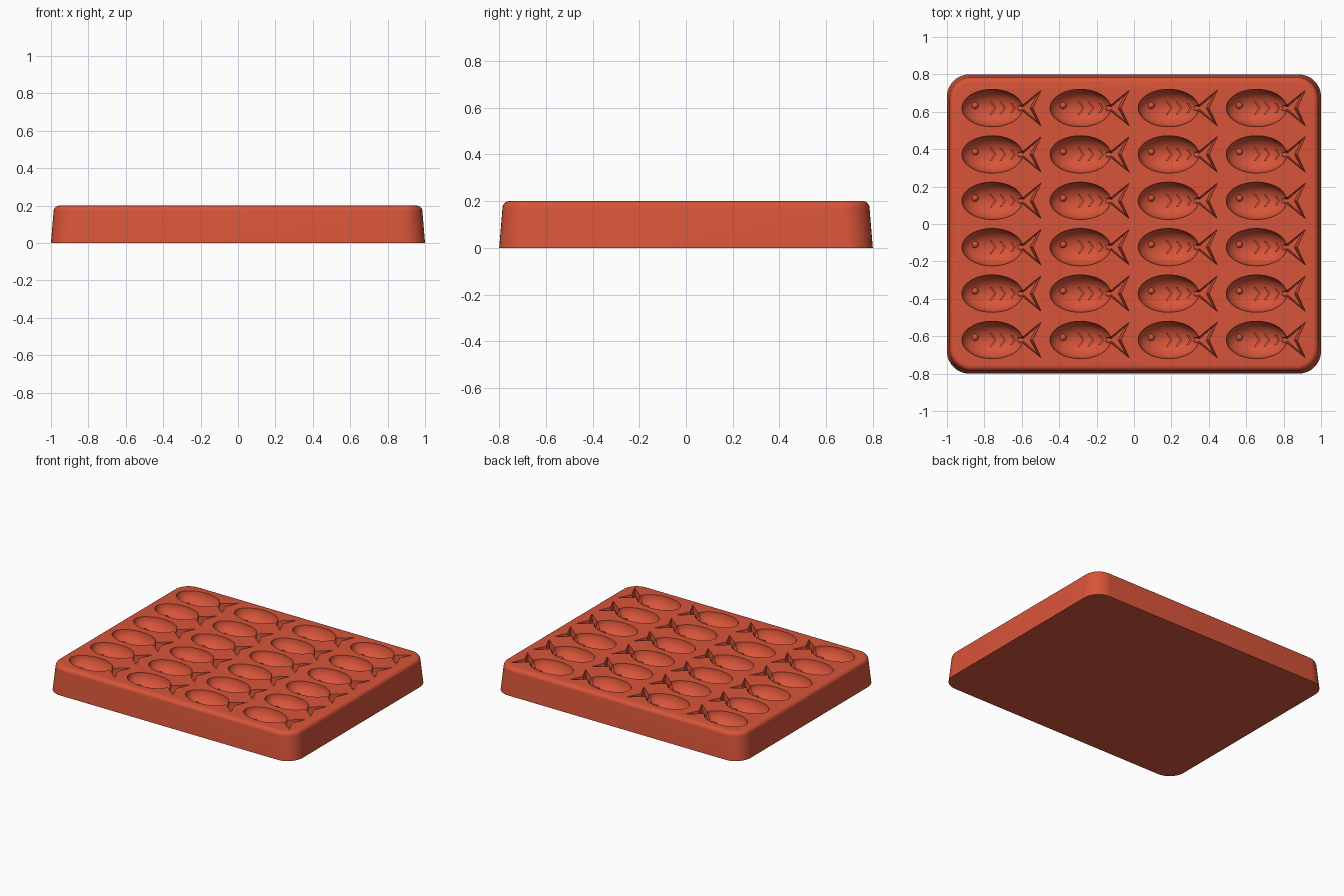
import bpy, bmesh, math
from mathutils import Matrix, Vector

if "Cube" in bpy.data.objects:
    bpy.data.objects.remove(bpy.data.objects["Cube"])

TOP = 0.2
terracotta = bpy.data.materials.new("terracotta")
terracotta.use_nodes = True
terracotta.diffuse_color = (0.69, 0.09, 0.042, 1)
bsdf = next(n for n in terracotta.node_tree.nodes if n.type == 'BSDF_PRINCIPLED')
bsdf.inputs["Base Color"].default_value = terracotta.diffuse_color


def make(name, bm, helper=True):
    bmesh.ops.recalc_face_normals(bm, faces=bm.faces)
    mesh = bpy.data.meshes.new(name)
    bm.to_mesh(mesh)
    bm.free()
    mesh.materials.append(terracotta)
    ob = bpy.data.objects.new(name, mesh)
    bpy.context.collection.objects.link(ob)
    ob.hide_render = helper
    return ob


def loft(rings):
    """Closed solid through matching rings of points."""
    bm = bmesh.new()
    loops = [[bm.verts.new(p) for p in ring] for ring in rings]
    for a, b in zip(loops, loops[1:]):
        for i in range(len(a)):
            j = (i + 1) % len(a)
            bm.faces.new((a[i], a[j], b[j], b[i]))
    bm.faces.new(loops[0][::-1])
    bm.faces.new(loops[-1])
    return bm


def ellipsoid(name, size, place):
    bm = bmesh.new()
    bmesh.ops.create_uvsphere(bm, u_segments=48, v_segments=24, radius=1)
    bmesh.ops.transform(bm, verts=bm.verts,
                        matrix=Matrix.Translation(place) @ Matrix.Diagonal((*size, 1)))
    return make(name, bm)


def prism(name, outline, low, high):
    return make(name, loft([[(x, y, z) for x, y in outline] for z in (low, high)]))


def apply_modifiers(ob):
    graph = bpy.context.evaluated_depsgraph_get()
    mesh = bpy.data.meshes.new_from_object(ob.evaluated_get(graph))
    ob.modifiers.clear()
    ob.data = mesh


def combine(ob, other, operation):
    mod = ob.modifiers.new(operation.title(), 'BOOLEAN')
    mod.operation, mod.solver, mod.object = operation, 'EXACT', other
    bpy.context.view_layer.update()
    apply_modifiers(ob)
    bpy.data.objects.remove(other)


def rounded_rectangle(inset, z, radius, steps=10):
    points = []
    for quarter, (sx, sy) in enumerate([(1, 1), (-1, 1), (-1, -1), (1, -1)]):
        for k in range(steps + 1):
            a = (quarter + k / steps) * math.pi / 2
            points.append((sx * (1 - inset - radius) + radius * math.cos(a),
                           sy * (0.8 - inset - radius) + radius * math.sin(a), z))
    return points


# Tray block: sloping sides, rounded corners and a soft top edge
rings = [rounded_rectangle(0, 0, 0.12)]
EDGE = 0.03
for k in range(7):
    a = k / 6 * math.pi / 2
    rings.append(rounded_rectangle(0.014 + EDGE * (1 - math.cos(a)),
                                   TOP - EDGE + EDGE * math.sin(a),
                                   0.12 - EDGE * (1 - math.cos(a))))
tray = make("fish_mould_tray", loft(rings), helper=False)

# Fish hollow: oval body with raised bones standing on its floor
first = Vector((-0.758, -0.62, TOP + 0.002))
fish = ellipsoid("fish_cutter", (0.162, 0.1, 0.1), first)
for offset, half in ((0.022, 0.036), (0.074, 0.034), (0.126, 0.026)):
    x, y = first.x + offset, first.y
    t, back = 0.011, half * 0.7
    bone = [(x, y), (x - back, y + half), (x - back - t, y + half),
            (x - t, y), (x - back - t, y - half), (x - back, y - half)]
    combine(fish, prism("bone_chevron", bone, 0, TOP + 0.3), 'DIFFERENCE')
combine(fish, ellipsoid("inner_body", (0.154, 0.092, 0.09), first), 'UNION')

# Raised eye
ex, ey = -0.092, 0.014
floor = 0.1 * math.sqrt(1 - (ex / 0.162) ** 2 - (ey / 0.1) ** 2)
combine(fish, ellipsoid("eye", (0.018, 0.018, 0.018),
                        first + Vector((ex, ey, -floor))), 'DIFFERENCE')

# Forked tail with sloping walls
upper = [(0.135, 0.024), (0.165, 0.018), (0.262, 0.096), (0.218, 0)]
lower = [(0.135, 0.012), (0.168, 0.008), (0.240, 0.072), (0.202, 0)]


def tail_ring(half, z):
    mirrored = [(x, -y) for x, y in reversed(half[:-1])]
    return [(first.x + x, first.y + y, z) for x, y in half + mirrored]


tail = make("tail", loft([tail_ring(lower, TOP - 0.05), tail_ring(upper, TOP - 0.001),
                          tail_ring(upper, TOP + 0.04)]))
combine(fish, tail, 'UNION')

# Four columns and six rows of fish
for count, step in ((4, (0.471, 0, 0)), (6, (0, 0.248, 0))):
    rows = fish.modifiers.new("Repeat", 'ARRAY')
    rows.count = count
    rows.use_relative_offset = False
    rows.use_constant_offset = True
    rows.constant_offset_displace = step
bpy.context.view_layer.update()
apply_modifiers(fish)
combine(tray, fish, 'DIFFERENCE')

# Smooth shading with crisp rims
bpy.ops.object.select_all(action='DESELECT')
tray.select_set(True)
bpy.context.view_layer.objects.active = tray
bpy.ops.object.shade_smooth_by_angle(angle=math.radians(35))
